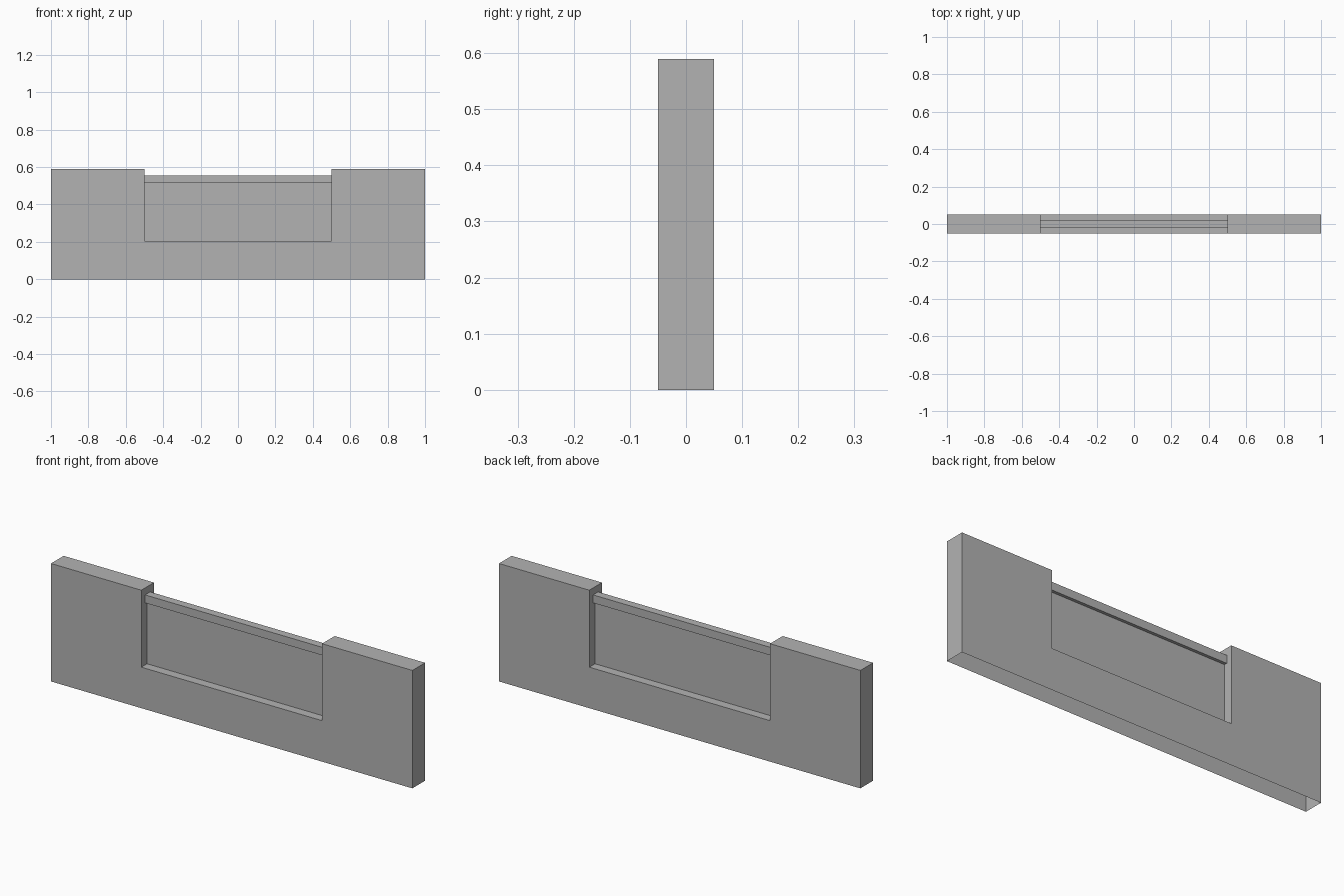
import bpy, bmesh

cube = bpy.data.objects.get("Cube")
if cube:
    bpy.data.objects.remove(cube, do_unlink=True)

grey = bpy.data.materials.new("plain grey")
grey.use_nodes = True
colour = (0.45, 0.45, 0.45, 1)
grey.diffuse_color = colour
grey.node_tree.nodes["Principled BSDF"].inputs["Base Color"].default_value = colour


def extrude_profile(name, points, y0, y1, open_bottom=False):
    """Extrude an x-z outline from y0 to y1."""
    bm = bmesh.new()
    face = bm.faces.new([bm.verts.new((x, y0, z)) for x, z in points])
    result = bmesh.ops.extrude_face_region(bm, geom=[face], use_keep_orig=True)
    moved = [v for v in result["geom"] if isinstance(v, bmesh.types.BMVert)]
    bmesh.ops.translate(bm, vec=(0, y1 - y0, 0), verts=moved)
    bmesh.ops.recalc_face_normals(bm, faces=bm.faces)
    if open_bottom:
        under = [f for f in bm.faces if all(v.co.z < 0.001 for v in f.verts)]
        bmesh.ops.delete(bm, geom=under, context="FACES")
    mesh = bpy.data.meshes.new(name)
    bm.to_mesh(mesh)
    bm.free()
    mesh.materials.append(grey)
    obj = bpy.data.objects.new(name, mesh)
    bpy.context.collection.objects.link(obj)
    return obj


def rectangle(half_width, z0, z1):
    return [(-half_width, z0), (half_width, z0), (half_width, z1), (-half_width, z1)]


# Wall with a wide notch, hollow and open underneath
half_outline = [(1, 0), (1, 0.59), (0.5, 0.59), (0.5, 0.205)]
outline = half_outline + [(-x, z) for x, z in reversed(half_outline)]
extrude_profile("notched_wall", outline, -0.05, 0.05, open_bottom=True)

# Thin infill panel and the rail capping it
extrude_profile("infill_panel", rectangle(0.5, 0.205, 0.515), -0.005, 0.005)
extrude_profile("top_rail", rectangle(0.5, 0.515, 0.555), -0.02, 0.02)
